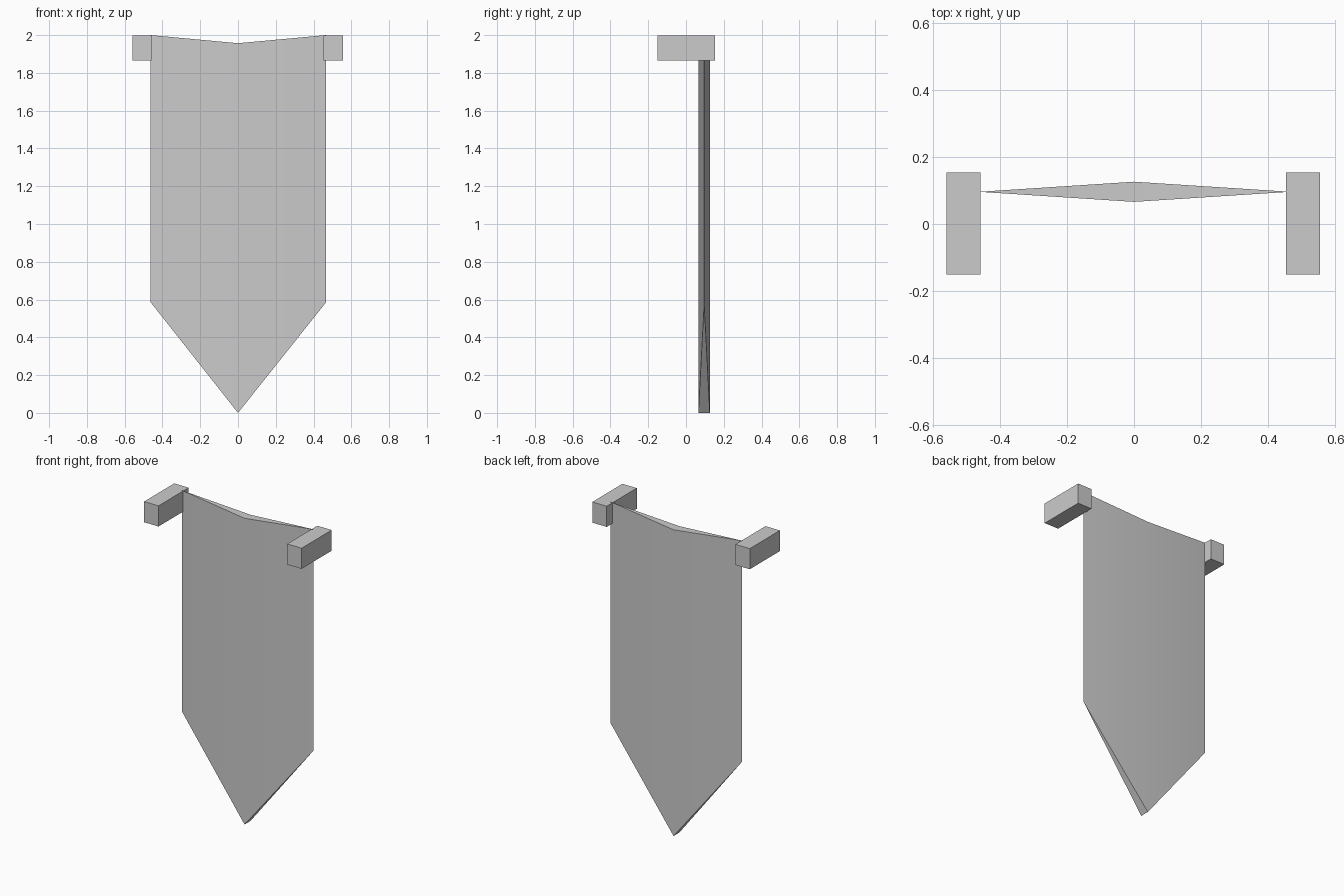
import bpy
import math

cube = bpy.data.objects.get("Cube")
if cube:
    bpy.data.objects.remove(cube, do_unlink=True)

GREY = (0.6, 0.6, 0.6, 1)
grey = bpy.data.materials.new("plain grey")
grey.use_nodes = True
grey.diffuse_color = GREY
grey.node_tree.nodes["Principled BSDF"].inputs["Base Color"].default_value = GREY


def add_mesh(name, verts, faces):
    mesh = bpy.data.meshes.new(name)
    mesh.from_pydata(verts, [], faces)
    mesh.materials.append(grey)
    obj = bpy.data.objects.new(name, mesh)
    bpy.context.collection.objects.link(obj)
    return obj


# Hanging cloth: thin at both sides, thick along the middle, pointed at the bottom
MID_Y, HALF_THICK = 0.096, 0.03
columns = [(-0.462, MID_Y), (0, MID_Y - HALF_THICK), (0.466, MID_Y), (0, MID_Y + HALF_THICK)]
bottom_z = [0.585, 0]
top_z = [2.0, 1.957]
verts = [(x, y, bottom_z[i % 2]) for i, (x, y) in enumerate(columns)]
verts += [(x, y, top_z[i % 2]) for i, (x, y) in enumerate(columns)]
walls = [(i, (i + 1) % 4, (i + 1) % 4 + 4, i + 4) for i in range(4)]
caps = [(4, 5, 7), (5, 6, 7), (0, 3, 1), (1, 3, 2)]
banner = add_mesh("banner_cloth", verts, walls + caps)
bpy.context.view_layer.objects.active = banner
banner.select_set(True)
bpy.ops.object.shade_smooth_by_angle(angle=math.radians(30))
banner.select_set(False)

# Wall brackets holding the two upper corners
for name, x in (("right_bracket", -0.508), ("left_bracket", 0.504)):
    bpy.ops.mesh.primitive_cube_add(size=1, location=(x, 0.002, 1.931))
    bracket = bpy.context.object
    bracket.name = name
    bracket.scale = (0.102, 0.304, 0.132)
    bracket.data.materials.append(grey)
